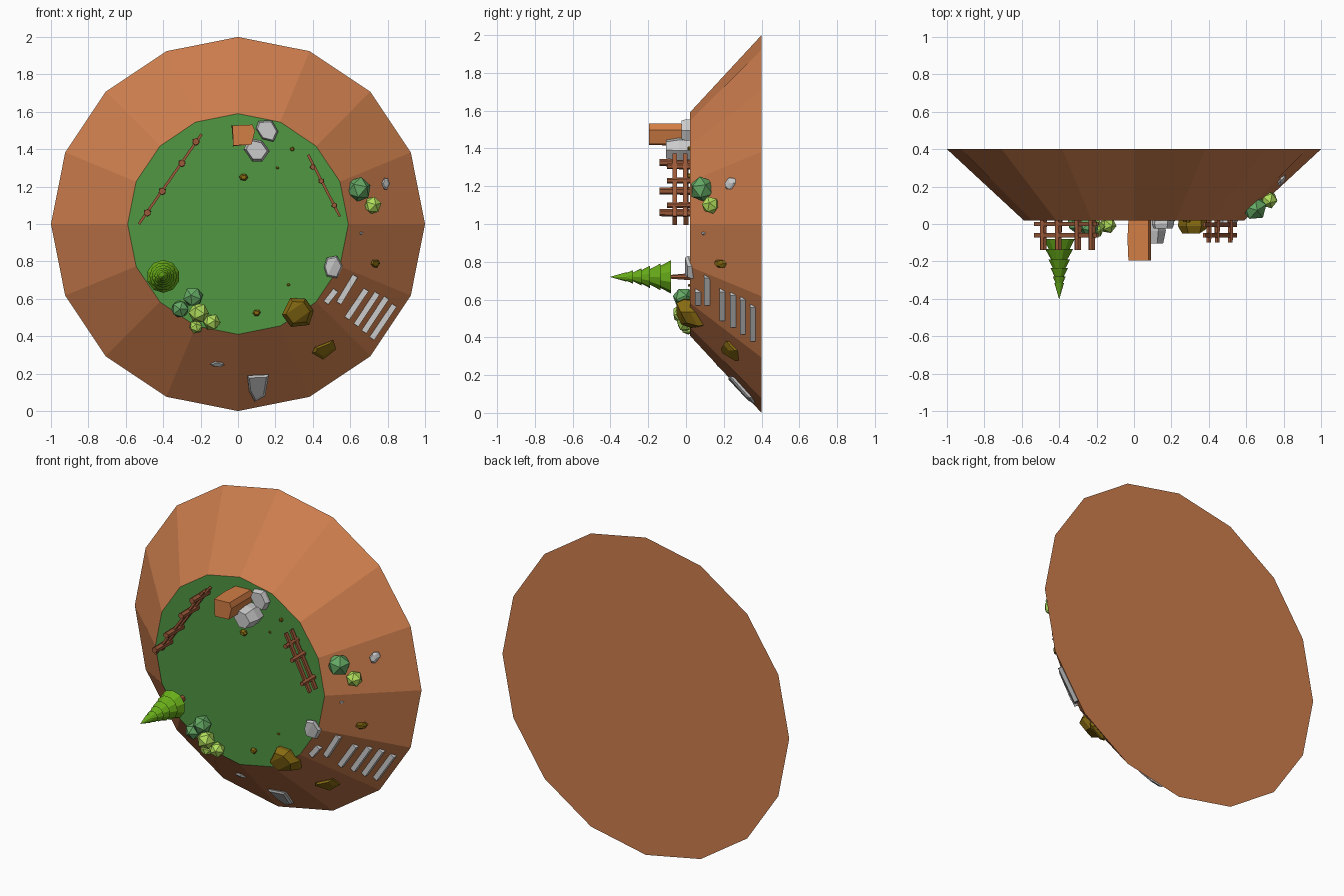
import bpy, bmesh, math, random
from mathutils import Matrix, Vector

if "Cube" in bpy.data.objects:
    bpy.data.objects.remove(bpy.data.objects["Cube"])

random.seed(4)
# Local frame: (u, v) lie on the mound's top disc, h points out of it (towards -y)
FRAME = Matrix.Translation((0, 0.02, 1)) @ Matrix.Rotation(math.radians(90), 4, 'X')
R_TOP, R_BASE, DEPTH = 0.59, 1.0, 0.38


def material(name, rgb):
    m = bpy.data.materials.new(name)
    m.diffuse_color = (*rgb, 1)
    m.use_nodes = True
    m.node_tree.nodes["Principled BSDF"].inputs["Base Color"].default_value = m.diffuse_color
    return m


EARTH = material("earth", (0.62, 0.21, 0.075))
GRASS = material("grass", (0.08, 0.31, 0.055))
WOOD = material("wood", (0.33, 0.10, 0.04))
PINE = material("pine", (0.14, 0.42, 0.01))
BUSH = material("bush", (0.13, 0.40, 0.13))
LIME = material("lime", (0.45, 0.75, 0.11))
OLIVE = material("olive", (0.25, 0.15, 0.006))
ORANGE = material("orange_stone", (0.65, 0.21, 0.06))
GREY = material("grey_stone", (0.52, 0.52, 0.52))


def finish(bm, name, mat):
    bmesh.ops.recalc_face_normals(bm, faces=bm.faces[:])
    bm.transform(FRAME)
    me = bpy.data.meshes.new(name)
    bm.to_mesh(me)
    bm.free()
    me.materials.append(mat)
    ob = bpy.data.objects.new(name, me)
    bpy.context.collection.objects.link(ob)
    return ob


def cone(bm, u, v, h0, h1, r0, r1, sides, turn=0.0):
    m = Matrix.Translation((u, v, (h0 + h1) / 2)) @ Matrix.Rotation(turn, 4, 'Z')
    bmesh.ops.create_cone(bm, cap_ends=True, segments=sides, radius1=r0,
                          radius2=r1, depth=h1 - h0, matrix=m)


def box(bm, centre, size, turn):
    m = (Matrix.Translation(centre) @ Matrix.Rotation(turn, 4, 'Z')
         @ Matrix.Diagonal((*size, 1)))
    bmesh.ops.create_cube(bm, size=1, matrix=m)


def surface(u, v):
    """Height of the mound's surface (0 on the grass, negative on the slope)."""
    r = math.hypot(u, v)
    return -max(0.0, (r - R_TOP * 0.985) * DEPTH / (R_BASE - R_TOP))


def rock(name, outline, height, mat, top=0.75, sink=0.01):
    """Faceted stone: outline (x, z) rising from the surface to a smaller top."""
    bm = bmesh.new()
    n = len(outline)
    cu = sum(p[0] for p in outline) / n
    cv = sum(p[1] - 1 for p in outline) / n
    for scale, f in ((0.92, None), (1.0, 0.45), (top, 1.0)):
        for x, z in outline:
            u, v = cu + (x - cu) * scale, cv + (z - 1 - cv) * scale
            bm.verts.new((u, v, surface(u, v) + (-sink if f is None else height * f)))
    bmesh.ops.convex_hull(bm, input=bm.verts[:])
    bmesh.ops.dissolve_limit(bm, angle_limit=0.1, verts=bm.verts[:], edges=bm.edges[:])
    finish(bm, name, mat)


def pebble(name, x, z, ru, rv, mat):
    """Small stone with an irregular seeded outline."""
    pts = []
    for i in range(6):
        a = math.tau * i / 6 + random.uniform(-0.2, 0.2)
        pts.append((x + ru * math.cos(a), z + rv * math.sin(a)))
    rock(name, pts, min(ru, rv) * 1.1, mat, 0.6, 0.004)


# Mound: 16-sided frustum with a grass disc on top
bm = bmesh.new()
cone(bm, 0, 0, -DEPTH, 0, R_BASE, R_TOP, 16)
top_face = [f for f in bm.faces if all(abs(v.co.z) < 1e-4 for v in f.verts)]
bmesh.ops.delete(bm, geom=top_face, context='FACES_ONLY')
finish(bm, "mound", EARTH)
bm = bmesh.new()
bmesh.ops.create_circle(bm, cap_ends=True, segments=16, radius=R_TOP)
if bm.faces[:][0].normal.z < 0:
    bmesh.ops.reverse_faces(bm, faces=bm.faces[:])
finish(bm, "grass_top", GRASS)

# Pine tree: tapered trunk and stacked cone tiers
bm = bmesh.new()
cone(bm, -0.40, -0.28, -0.005, 0.13, 0.02, 0.008, 7)
finish(bm, "tree_trunk", WOOD)
bm = bmesh.new()
tiers = [(0.10, 0.18, 0.088, 0.045), (0.155, 0.225, 0.074, 0.035),
         (0.21, 0.27, 0.06, 0.028), (0.255, 0.31, 0.047, 0.02),
         (0.30, 0.35, 0.036, 0.014), (0.335, 0.42, 0.026, 0.001)]
for i, (h0, h1, r0, r1) in enumerate(tiers):
    cone(bm, -0.40, -0.28, h0, h1, r0, r1, 10, i * 0.3)
finish(bm, "tree_foliage", PINE)

# Round bushes: (x, y, z, radius)
bushes = [(-0.31, 0.0, 0.545, 0.05, BUSH), (-0.24, -0.015, 0.61, 0.057, BUSH),
          (-0.21, -0.02, 0.525, 0.056, LIME), (-0.14, -0.005, 0.475, 0.047, LIME),
          (-0.225, 0.01, 0.45, 0.038, LIME),
          (0.645, 0.085, 1.185, 0.069, BUSH), (0.72, 0.13, 1.10, 0.049, LIME)]
for i, (x, y, z, r, mat) in enumerate(bushes):
    bm = bmesh.new()
    m = Matrix.Translation((x, z - 1, 0.02 - y)) @ Matrix.Rotation(i * 0.9, 4, (0.4, 1, 0.3))
    bmesh.ops.create_icosphere(bm, subdivisions=1, radius=r, matrix=m)
    finish(bm, f"bush_{i + 1}", mat)


# Fences: posts with two rails running between the end points
def fence(name, start, end, posts, post_h, post_r, rails):
    bm = bmesh.new()
    a, b = Vector(start), Vector(end)
    d, mid = b - a, (a + b) / 2
    ang = math.atan2(d.y, d.x)
    for x, z in posts:
        cone(bm, x, z - 1, -0.01, post_h, post_r, post_r * 0.9, 6, ang)
    for h in rails:
        box(bm, (mid.x, mid.y - 1, h), (d.length, 0.014, 0.024), ang)
    finish(bm, name, WOOD)


fence("left_fence", (-0.53, 1.0), (-0.195, 1.48),
      [(-0.485, 1.06), (-0.405, 1.175), (-0.30, 1.325), (-0.225, 1.44)],
      0.16, 0.021, (0.02, 0.08))
fence("right_fence", (0.375, 1.37), (0.545, 1.04),
      [(0.40, 1.305), (0.445, 1.23), (0.515, 1.10)], 0.12, 0.016, (0.025, 0.08))

# Stone steps on the slope: (radius, angle, length)
steps = [(0.63, -38, 0.085), (0.68, -31, 0.17), (0.765, -34, 0.185),
         (0.825, -33.5, 0.205), (0.88, -33.5, 0.22), (0.936, -34, 0.215)]
bm = bmesh.new()
for r, deg, length in steps:
    a = math.radians(deg)
    u, v = r * math.cos(a), r * math.sin(a)
    h = -(r / math.cos(math.radians(11.25)) * 1.005 - R_TOP) * DEPTH / (R_BASE - R_TOP)
    box(bm, (u, v, h + 0.008), (0.03, length, 0.03), a)
finish(bm, "steps", GREY)

# Large rocks, outlines in (x, z)
rock("tall_rock", [(-0.035, 1.53), (0.08, 1.535), (0.095, 1.50), (0.075, 1.42),
                   (-0.03, 1.415)], 0.215, ORANGE, 0.93)
rock("grey_rock_back", [(0.11, 1.55), (0.18, 1.555), (0.215, 1.495), (0.19, 1.44),
                        (0.13, 1.455), (0.095, 1.51)], 0.043, GREY, 0.85)
rock("grey_rock_front", [(0.06, 1.46), (0.13, 1.445), (0.17, 1.39), (0.13, 1.335),
                         (0.075, 1.335), (0.03, 1.40)], 0.125, GREY, 0.8)
rock("edge_rock", [(0.475, 0.82), (0.53, 0.83), (0.56, 0.775), (0.53, 0.71),
                   (0.475, 0.72), (0.46, 0.77)], 0.025, GREY, 0.85)
rock("olive_rock", [(0.28, 0.605), (0.36, 0.60), (0.405, 0.535), (0.38, 0.46),
                    (0.285, 0.45), (0.235, 0.515)], 0.07, OLIVE, 0.75, 0.03)
rock("slope_rock", [(0.41, 0.34), (0.51, 0.38), (0.525, 0.33), (0.455, 0.275),
                    (0.395, 0.31)], 0.03, OLIVE, 0.65)
rock("low_rock", [(0.05, 0.19), (0.165, 0.195), (0.145, 0.08), (0.09, 0.05),
                  (0.06, 0.105)], 0.022, GREY, 0.8)

# Pebbles on the grass and slope: (x, z, half width, half height)
pebbles = [(0.03, 1.25, 0.024, 0.02, OLIVE), (0.29, 1.40, 0.013, 0.012, OLIVE),
           (0.21, 1.30, 0.009, 0.007, OLIVE), (0.27, 0.675, 0.009, 0.008, OLIVE),
           (0.10, 0.525, 0.022, 0.018, OLIVE), (0.735, 0.79, 0.025, 0.024, OLIVE),
           (0.66, 0.95, 0.010, 0.008, GREY), (0.79, 1.215, 0.022, 0.033, GREY),
           (-0.11, 0.25, 0.04, 0.015, GREY)]
for i, p in enumerate(pebbles):
    pebble(f"pebble_{i + 1}", *p)
